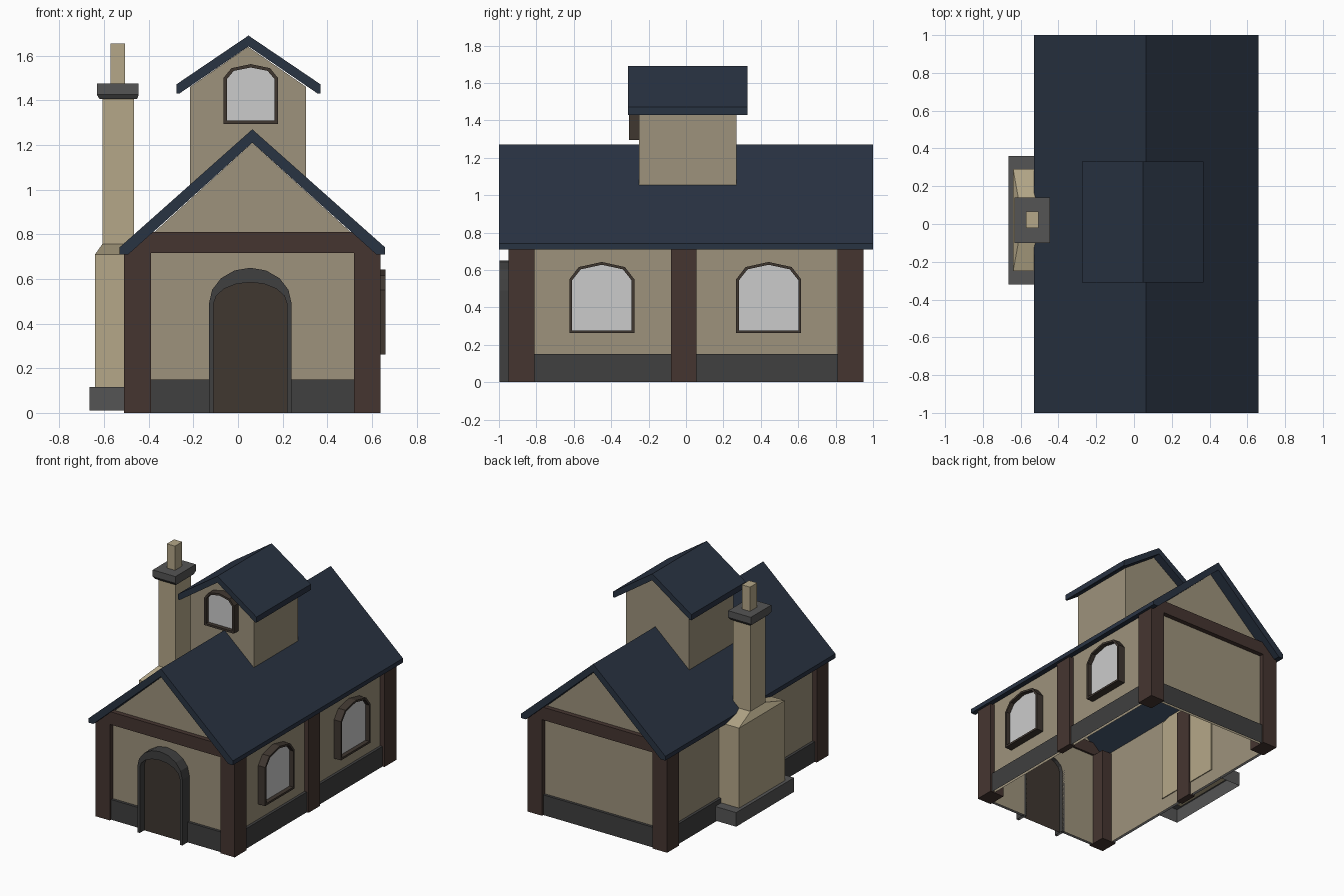
import bpy, bmesh
from math import sin, cos, pi

if "Cube" in bpy.data.objects:
    bpy.data.objects.remove(bpy.data.objects["Cube"])


def material(name, r, g, b):
    m = bpy.data.materials.new(name)
    m.diffuse_color = (r, g, b, 1)
    m.use_nodes = True
    m.node_tree.nodes["Principled BSDF"].inputs["Base Color"].default_value = m.diffuse_color
    return m


PLASTER = material("plaster", .34, .29, .20)
CHIMNEY = material("chimney_plaster", .46, .39, .25)
TIMBER = material("timber", .06, .036, .03)
STONE = material("stone", .05, .05, .05)
CAP = material("cap_stone", .09, .09, .09)
SLATE = material("slate", .022, .033, .055)
DOOR = material("door_wood", .05, .038, .03)


def build(name, verts, faces, mat=None):
    me = bpy.data.meshes.new(name)
    me.from_pydata(verts, [], faces)
    bm = bmesh.new()
    bm.from_mesh(me)
    bmesh.ops.recalc_face_normals(bm, faces=bm.faces)
    bm.to_mesh(me)
    bm.free()
    if mat:
        me.materials.append(mat)
    ob = bpy.data.objects.new(name, me)
    bpy.context.collection.objects.link(ob)
    return ob


# Profile planes: (u, v, depth) to world
def front(u, v, d): return (u, d, v)
def side(u, v, d): return (d, u, v)


def prism(name, pts, place, d0, d1, mat=None):
    n = len(pts)
    verts = [place(u, v, d) for d in (d0, d1) for u, v in pts]
    faces = [(i, (i + 1) % n, n + (i + 1) % n, n + i) for i in range(n)]
    build(name, verts, faces + [tuple(range(n)), tuple(range(n, 2 * n))], mat)


def panel(name, pts, place, d, mat=None):
    build(name, [place(u, v, d) for u, v in pts], [tuple(range(len(pts)))], mat)


def frame(name, outer, inner, place, d0, d1, mat, closed=True):
    n = len(outer)
    loops = [(outer, d0), (outer, d1), (inner, d1), (inner, d0)]
    verts = [place(u, v, d) for pts, d in loops for u, v in pts]
    faces = []
    for k in range(4):
        a, b = k * n, (k + 1) % 4 * n
        for i in range(n if closed else n - 1):
            j = (i + 1) % n
            faces.append((a + i, a + j, b + j, b + i))
    build(name, verts, faces, mat)


def arch(c, half, z0, spring, top, n):
    curve = [(c - half * cos(pi * i / n), spring + (top - spring) * sin(pi * i / n))
             for i in range(n + 1)]
    return [(c - half, z0)] + curve + [(c + half, z0)]


def stack(name, rings, mat, bottom=True):
    """Rectangular rings (x0, x1, y0, y1, z) joined bottom to top."""
    verts, faces = [], []
    for x0, x1, y0, y1, z in rings:
        verts += [(x0, y0, z), (x1, y0, z), (x1, y1, z), (x0, y1, z)]
    for k in range(len(rings) - 1):
        for i in range(4):
            j = (i + 1) % 4
            faces.append((4*k + i, 4*k + j, 4*k + 4 + j, 4*k + 4 + i))
    m = len(verts)
    faces.append((m - 4, m - 3, m - 2, m - 1))
    if bottom:
        faces.append((0, 1, 2, 3))
    build(name, verts, faces, mat)


def box(name, x0, x1, y0, y1, z0, z1, mat):
    stack(name, [(x0, x1, y0, y1, z0), (x0, x1, y0, y1, z1)], mat)


def roof(name, c, half, ridge, eave, eave_low, drop, foot, y0, y1):
    right = [(half, eave), (half, eave_low), (foot, eave_low)]
    pts = [(c, ridge)] + [(c + u, v) for u, v in right] + [(c, ridge - drop)]
    pts += [(c - u, v) for u, v in reversed(right)]
    prism(name, pts, front, y0, y1, SLATE)


def window(name, place, c, half, z0, spring, top, wall, out, glass):
    w = .015
    outer = arch(c, half, z0, spring, top, 4)
    inner = arch(c, half - w, z0 + w, spring - .005, top - w, 4)
    frame(name + "_frame", outer, inner, place, wall, out, DOOR)
    panel(name + "_glass", inner, place, glass)


CX, WY = .064, .915          # house centre line, end wall distance
XL, XR = -.473, .603         # side wall planes

# End walls with gables, the front one notched for the door
door_in = arch(.055, .165, 0, .487, .585, 8)
door_out = arch(.055, .185, 0, .49, .65, 8)
gable = [(XR, 0), (XR, .72), (CX, 1.21), (XL, .72), (XL, 0)]
panel("back_wall", gable, front, WY, PLASTER)
panel("front_wall", gable + door_in, front, -WY, PLASTER)

# Side walls
for nm, x in (("left", XL), ("right", XR)):
    panel(nm + "_wall", [(-WY, 0), (WY, 0), (WY, .73), (-WY, .73)], side, x, PLASTER)

# Stone plinth running round the house from door jamb to door jamb
def plinth_path(g):
    a, b, y = XL - g, XR + g, WY + g
    return [(-.12, -y), (a, -y), (a, y), (b, y), (b, -y), (.23, -y)]

out, ins = plinth_path(.02), plinth_path(0)
verts = [(x, y, z) for p, z in ((out, 0), (out, .15), (ins, .15)) for x, y in p]
build("plinth", verts, [(r + i, r + i + 1, r + i + 7, r + i + 6)
                        for r in (0, 6) for i in range(5)], STONE)

# Timber posts and end beams
for nm, x0, x1 in (("left", -.51, -.39), ("right", .52, .638)):
    for pos, y0, y1 in (("front", -.95, -.81), ("back", .81, .95)):
        box(f"{nm}_{pos}_post", x0, x1, y0, y1, 0, .715, TIMBER)
box("left_middle_post", -.51, -.46, -.08, .055, 0, .715, TIMBER)
box("right_middle_post", .59, .638, -.08, .055, 0, .715, TIMBER)
beam = [(-.49, .715), (.618, .715), (.51, .81), (-.385, .81)]
prism("front_beam", beam, front, -.95, -.90, TIMBER)
prism("back_beam", beam, front, .95, .90, TIMBER)

# Door
frame("door_frame", door_out, door_in, front, -WY, -.998, STONE, closed=False)
panel("door", door_in, front, -.945, DOOR)

# Right side windows
for nm, y in (("front", -.45), ("back", .442)):
    window(f"right_{nm}_window", side, y, .174, .262, .55, .643, XR, .66, .628)

# Main roof
roof("main_roof", CX, .594, 1.27, .742, .71, .06, .555, -1, 1)

# Dormer tower, bottom edge following the main roof
tower = [(-.215, 1.02), (CX, 1.265), (.305, 1.05), (.305, 1.46), (.045, 1.64), (-.215, 1.46)]
prism("dormer_walls", tower, front, -.25, .27, PLASTER)
roof("dormer_roof", .047, .322, 1.69, 1.472, 1.43, .048, .31, -.31, .33)
window("dormer_window", front, .057, .122, 1.295, 1.50, 1.562, -.25, -.305, -.275)

# Chimney
stack("chimney_footing", [(-.665, -.475, -.32, .36, .01), (-.665, -.475, -.32, .36, .115)],
      CAP, bottom=False)
stack("chimney_stack", [(-.64, -.466, -.25, .29, .10), (-.64, -.466, -.25, .29, .71),
                        (-.607, -.466, -.07, .11, .757), (-.607, -.466, -.07, .11, 1.42)], CHIMNEY)
stack("chimney_cap", [(-.62, -.452, -.085, .125, 1.405), (-.632, -.445, -.1, .14, 1.425),
                      (-.632, -.445, -.1, .14, 1.475)], CAP)
box("chimney_pot", -.572, -.505, -.02, .065, 1.475, 1.655, CHIMNEY)
